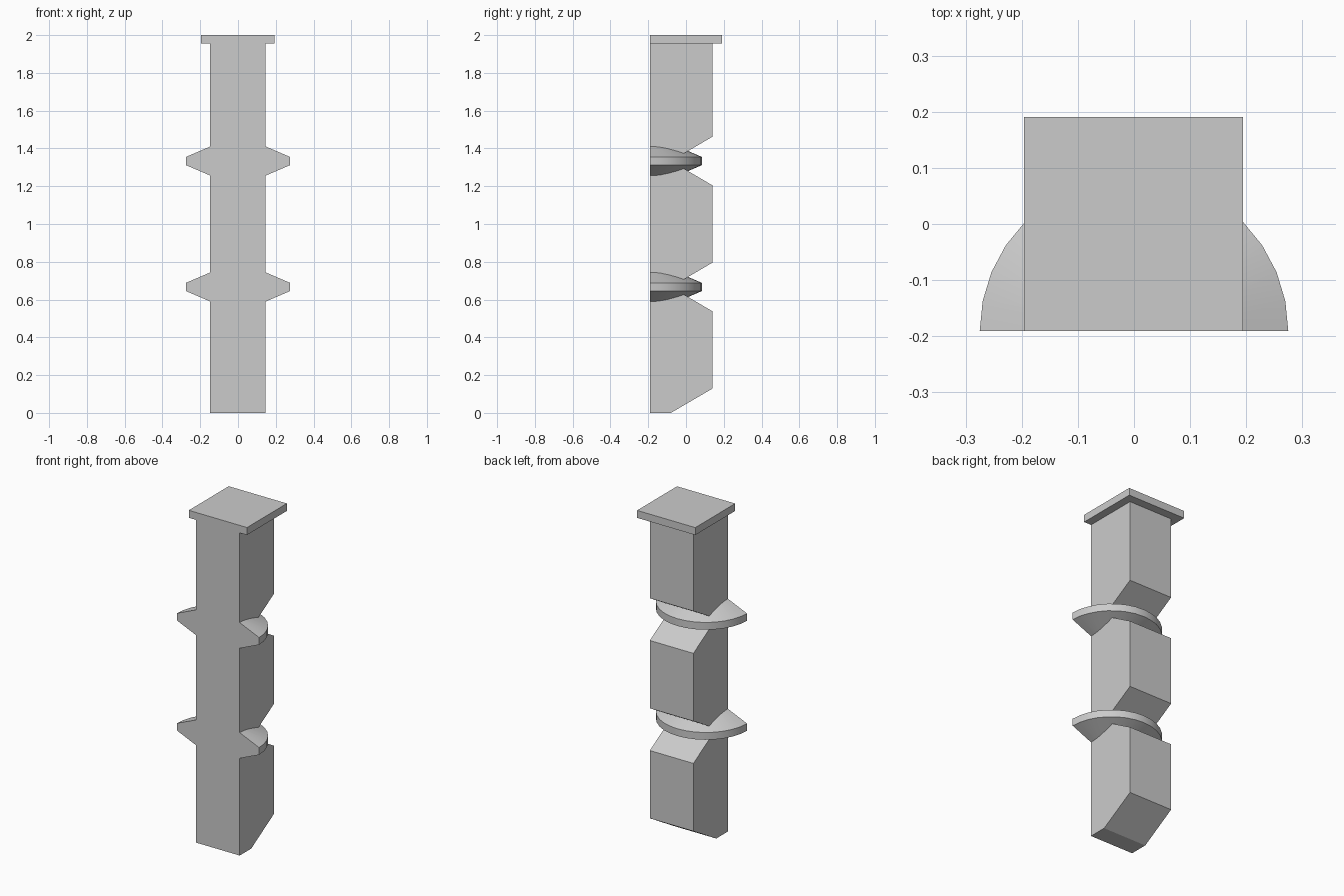
import bpy
import bmesh
from math import pi, radians
from mathutils import Vector

if "Cube" in bpy.data.objects:
    bpy.data.objects.remove(bpy.data.objects["Cube"], do_unlink=True)

grey = bpy.data.materials.new("light_grey")
grey.use_nodes = True
grey.diffuse_color = (0.6, 0.6, 0.6, 1)
grey.node_tree.nodes["Principled BSDF"].inputs["Base Color"].default_value = (0.6, 0.6, 0.6, 1)

FRONT = -0.191    # flat front plane shared by all parts
PITCH = 2 / 3     # spacing of the notches and collars


def finish(bm, name, smooth=False):
    bmesh.ops.recalc_face_normals(bm, faces=bm.faces)
    mesh = bpy.data.meshes.new(name)
    bm.to_mesh(mesh)
    bm.free()
    mesh.materials.append(grey)
    obj = bpy.data.objects.new(name, mesh)
    bpy.context.collection.objects.link(obj)
    if smooth:
        bpy.ops.object.select_all(action="DESELECT")
        obj.select_set(True)
        bpy.context.view_layer.objects.active = obj
        bpy.ops.object.shade_smooth_by_angle(angle=radians(20))
    return obj


def block(name, profile, x0, x1):
    """Extrude a (y, z) side profile across x."""
    bm = bmesh.new()
    face = bm.faces.new([bm.verts.new((x0, y, z)) for y, z in profile])
    moved = bmesh.ops.extrude_face_region(bm, geom=[face])["geom"]
    verts = [v for v in moved if isinstance(v, bmesh.types.BMVert)]
    bmesh.ops.translate(bm, verts=verts, vec=(x1 - x0, 0, 0))
    return finish(bm, name)


def collar(name, z):
    """Half disc with bevelled rims, revolved behind the front plane."""
    bm = bmesh.new()
    half = [(0, 0.097), (0.1, 0.097), (0.275, 0.022)]
    outline = half + [(r, -h) for r, h in reversed(half)]
    verts = [bm.verts.new((r, FRONT, z + h)) for r, h in outline]
    edges = [bm.edges.new(pair) for pair in zip(verts, verts[1:])]
    bmesh.ops.spin(bm, geom=verts + edges, cent=Vector((0, FRONT, z)),
                   axis=(0, 0, 1), angle=pi, steps=16)
    bmesh.ops.remove_doubles(bm, verts=bm.verts, dist=0.0001)
    bmesh.ops.holes_fill(bm, edges=[e for e in bm.edges if e.is_boundary], sides=0)
    return finish(bm, name, smooth=True)


# Post with a chamfered foot and V notches in its back
BACK, DEEP, NOTCH = 0.139, -0.08, 0.128
side = [(FRONT, 0), (DEEP, 0), (BACK, NOTCH)]
for i in (1, 2):
    z = i * PITCH
    side += [(BACK, z - NOTCH), (DEEP, z), (BACK, z + NOTCH)]
side += [(BACK, 1.96), (FRONT, 1.96)]
block("post", side, -0.147, 0.145)

# Square cap plate
block("cap", [(FRONT, 1.955), (-FRONT, 1.955), (-FRONT, 2), (FRONT, 2)], -0.196, 0.194)

# Collars seated in the notches
collar("lower_collar", PITCH)
collar("upper_collar", 2 * PITCH)
